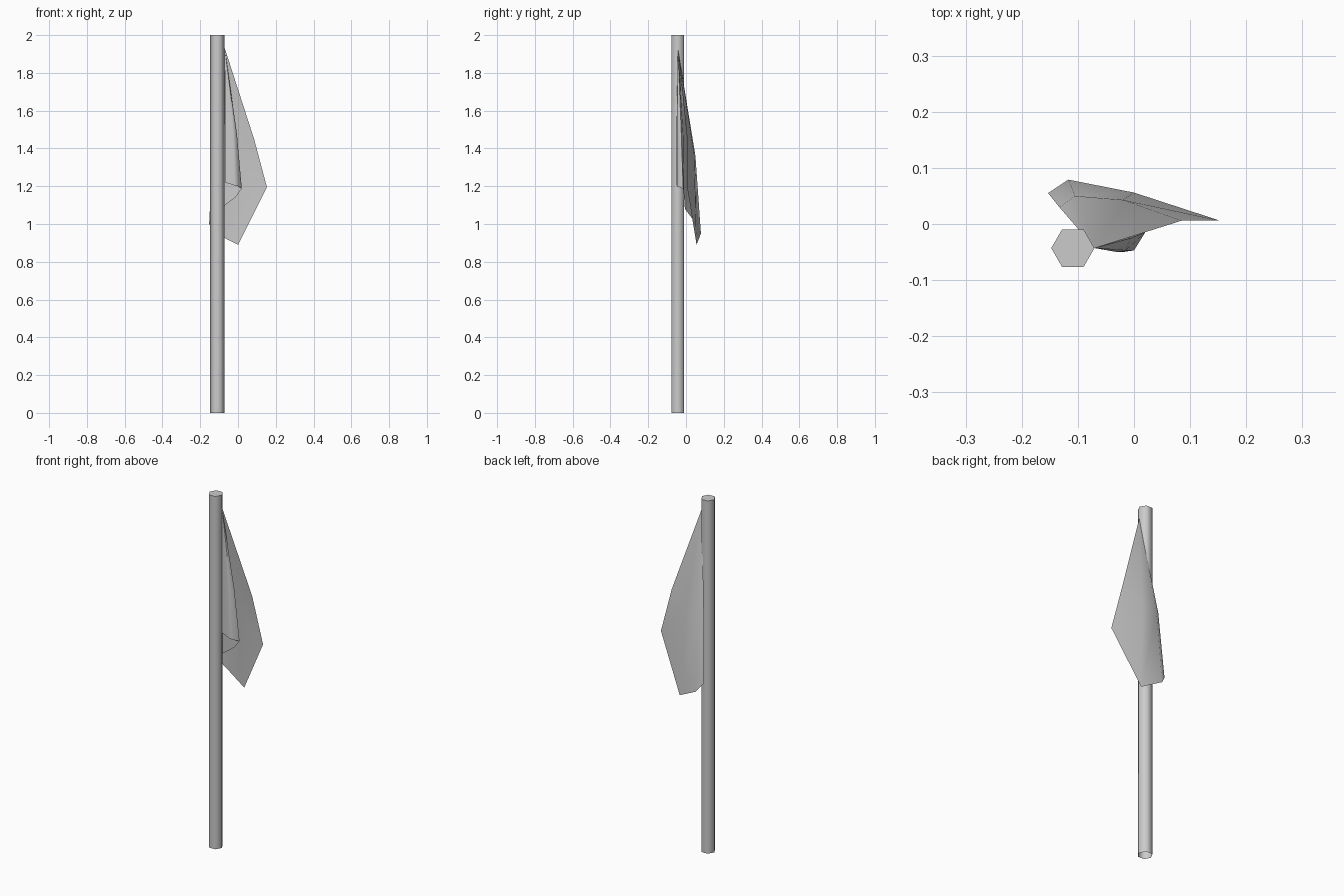
import bpy, bmesh, math
from mathutils import Matrix, Vector

if "Cube" in bpy.data.objects:
    bpy.data.objects.remove(bpy.data.objects["Cube"])


def add_object(name, bm, angle):
    mesh = bpy.data.meshes.new(name)
    bm.to_mesh(mesh)
    bm.free()
    obj = bpy.data.objects.new(name, mesh)
    bpy.context.collection.objects.link(obj)
    bpy.ops.object.select_all(action='DESELECT')
    bpy.context.view_layer.objects.active = obj
    obj.select_set(True)
    bpy.ops.object.shade_smooth_by_angle(angle=math.radians(angle))
    return obj


# six-sided pole, open underneath
PX, PY, R = -0.109, -0.043, 0.0385
bm = bmesh.new()
ring = [(PX + R * math.cos(i * math.pi / 3), PY + R * math.sin(i * math.pi / 3)) for i in range(6)]
low = [bm.verts.new((x, y, 0)) for x, y in ring]
top = [bm.verts.new((x, y, 2)) for x, y in ring]
for i in range(6):
    j = (i + 1) % 6
    bm.faces.new((low[i], low[j], top[j], top[i]))
bm.faces.new(top)
add_object("pole", bm, 65)

# hanging flag: S-shaped folds fanning out from the top tie point
apex = (-0.07, -0.043, 1.93)
middle = [(-0.07, -0.043, 1.52), (-0.03, -0.05, 1.51), (-0.015, -0.047, 1.50),
          (-0.006, -0.025, 1.48), (-0.035, -0.014, 1.46), (-0.09, -0.006, 1.42),
          (-0.133, 0.030, 1.38), (-0.105, 0.050, 1.36), (-0.02, 0.043, 1.37),
          (0.085, 0.006, 1.45)]
hem = [(-0.07, -0.043, 1.22), (-0.02, -0.05, 1.205), (0.0, -0.047, 1.20),
       (0.02, -0.015, 1.187), (-0.015, -0.010, 1.14), (-0.095, -0.006, 1.08),
       (-0.153, 0.055, 1.00), (-0.117, 0.079, 0.95), (0.0, 0.056, 0.89),
       (0.153, 0.006, 1.195)]
bm = bmesh.new()
tip = bm.verts.new(apex)
mid_v = [bm.verts.new(p) for p in middle]
hem_v = [bm.verts.new(p) for p in hem]
for i in range(len(hem) - 1):
    bm.faces.new((tip, mid_v[i], mid_v[i + 1]))
    bm.faces.new((mid_v[i], hem_v[i], hem_v[i + 1], mid_v[i + 1]))
add_object("flag", bm, 60)
